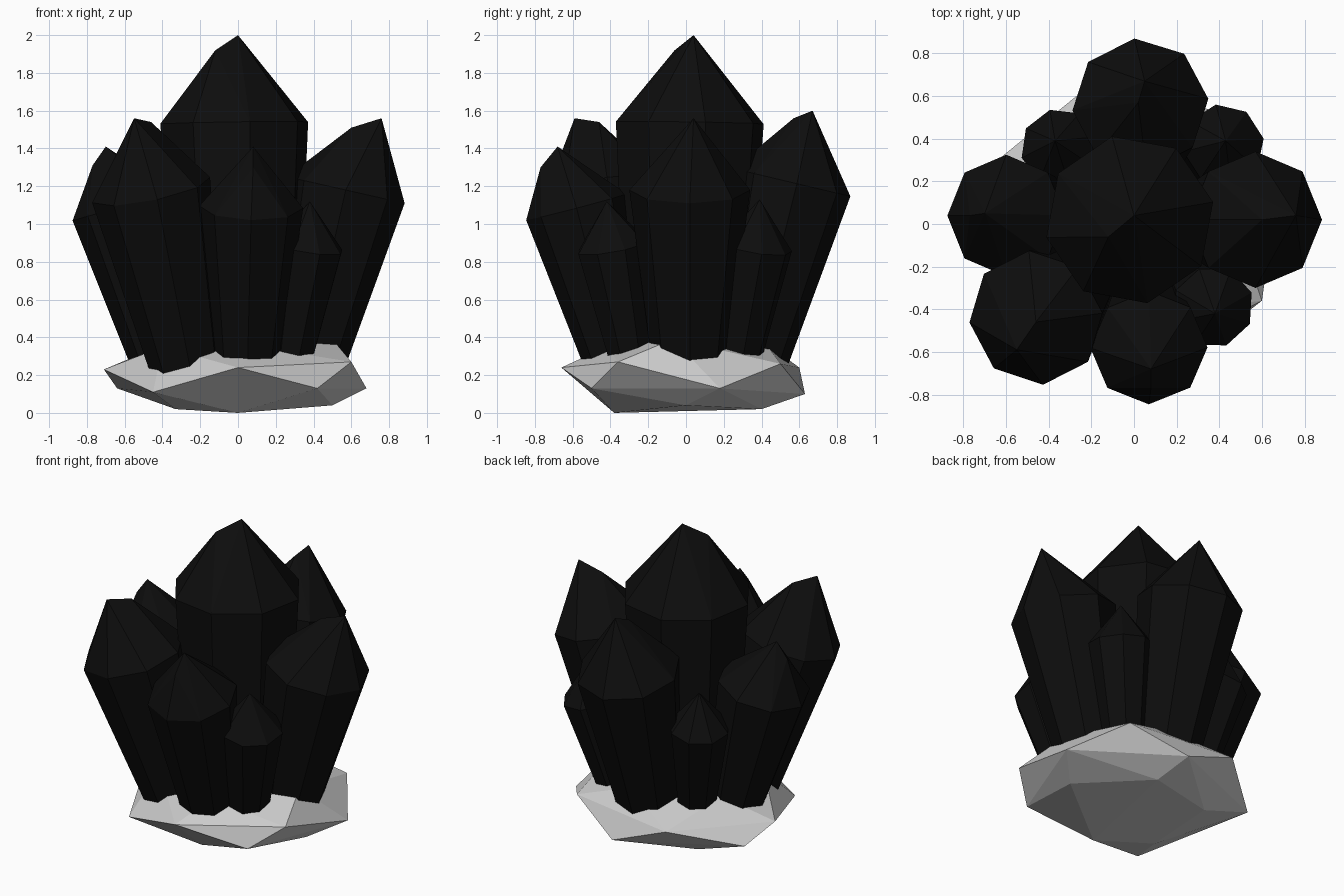
import bpy, bmesh, math
from mathutils import Vector

if "Cube" in bpy.data.objects:
    bpy.data.objects.remove(bpy.data.objects["Cube"])

black = bpy.data.materials.new("black_crystal")
black.diffuse_color = (0.004, 0.004, 0.004, 1)
black.use_nodes = True
black.node_tree.nodes["Principled BSDF"].inputs["Base Color"].default_value = black.diffuse_color


def hull_object(name, points, mat=None):
    """Flat-faced convex solid around a set of points."""
    bm = bmesh.new()
    for p in points:
        bm.verts.new(p)
    res = bmesh.ops.convex_hull(bm, input=bm.verts[:])
    loose = [v for v in bm.verts if not v.link_faces]
    bmesh.ops.delete(bm, geom=loose, context='VERTS')
    bmesh.ops.dissolve_limit(bm, angle_limit=math.radians(2),
                             verts=bm.verts[:], edges=bm.edges[:])
    bmesh.ops.recalc_face_normals(bm, faces=bm.faces[:])
    mesh = bpy.data.meshes.new(name)
    bm.to_mesh(mesh)
    bm.free()
    if mat:
        mesh.materials.append(mat)
    ob = bpy.data.objects.new(name, mesh)
    bpy.context.collection.objects.link(ob)
    return ob


def crystal(name, base, shoulder, radius, tip, ridge=None, taper=0.62, turn=0, sides=8):
    """Tapered leaning prism with a chisel point."""
    base, shoulder = Vector(base), Vector(shoulder)
    axis = (shoulder - base).normalized()
    rot = Vector((0, 0, 1)).rotation_difference(axis)
    pts = [Vector(tip)] + ([Vector(ridge)] if ridge else [])
    for i in range(sides):
        a = math.radians(turn) + 2 * math.pi * i / sides
        d = rot @ Vector((math.cos(a), math.sin(a), 0))
        pts += [base + d * radius * taper, shoulder + d * radius]
    return hull_object(name, pts, black)


# rock base
hull_object("rock_base", [
    # underside
    (-.33, -.2, .02), (0, -.38, 0), (.5, 0, .04), (.15, .4, .02), (-.3, .3, .02),
    # lower rim
    (-.45, -.5, .11), (.42, -.5, .13), (.68, .18, .13), (.1, .63, .1), (-.64, .3, .13),
    # upper rim
    (0, -.66, .24), (.6, -.36, .27), (.45, .5, .26), (-.27, .6, .24), (-.71, .08, .23),
    # top
    (.5, -.07, .39), (.1, -.42, .35), (-.4, -.25, .35), (-.4, .2, .36), (.1, .42, .37)])

# central crystal
crystal("central_crystal", (0, 0, .2), (-.02, .02, 1.535), .40,
        (0, .04, 2.0), (-.12, -.06, 1.92), taper=.8, turn=12)

# large outer crystals
crystal("right_crystal", (.36, .02, .25), (.57, .02, 1.18), .32,
        (.76, .04, 1.56), (.6, .02, 1.51))
crystal("back_crystal", (.03, .33, .25), (.03, .56, 1.22), .32,
        (.05, .67, 1.6), (.02, .57, 1.56), turn=5)
crystal("front_left_crystal", (-.27, -.27, .25), (-.46, -.44, 1.18), .32,
        (-.55, -.59, 1.56), (-.46, -.46, 1.54), turn=5)
crystal("left_crystal", (-.38, .03, .25), (-.6, .04, 1.09), .285,
        (-.7, .05, 1.41), (-.77, .04, 1.31))
crystal("front_crystal", (.05, -.36, .25), (.07, -.58, 1.09), .275,
        (.08, -.68, 1.41), (.08, -.77, 1.30))

# small filler crystals
crystal("small_front_right_crystal", (.27, -.28, .25), (.37, -.39, .88), .195,
        (.38, -.42, 1.12), turn=20)
crystal("small_back_right_crystal", (.3, .27, .25), (.42, .37, .88), .195,
        (.43, .39, 1.13), turn=10)
crystal("small_back_left_crystal", (-.25, .25, .25), (-.35, .36, .87), .185,
        (-.37, .39, 1.11), turn=15)
